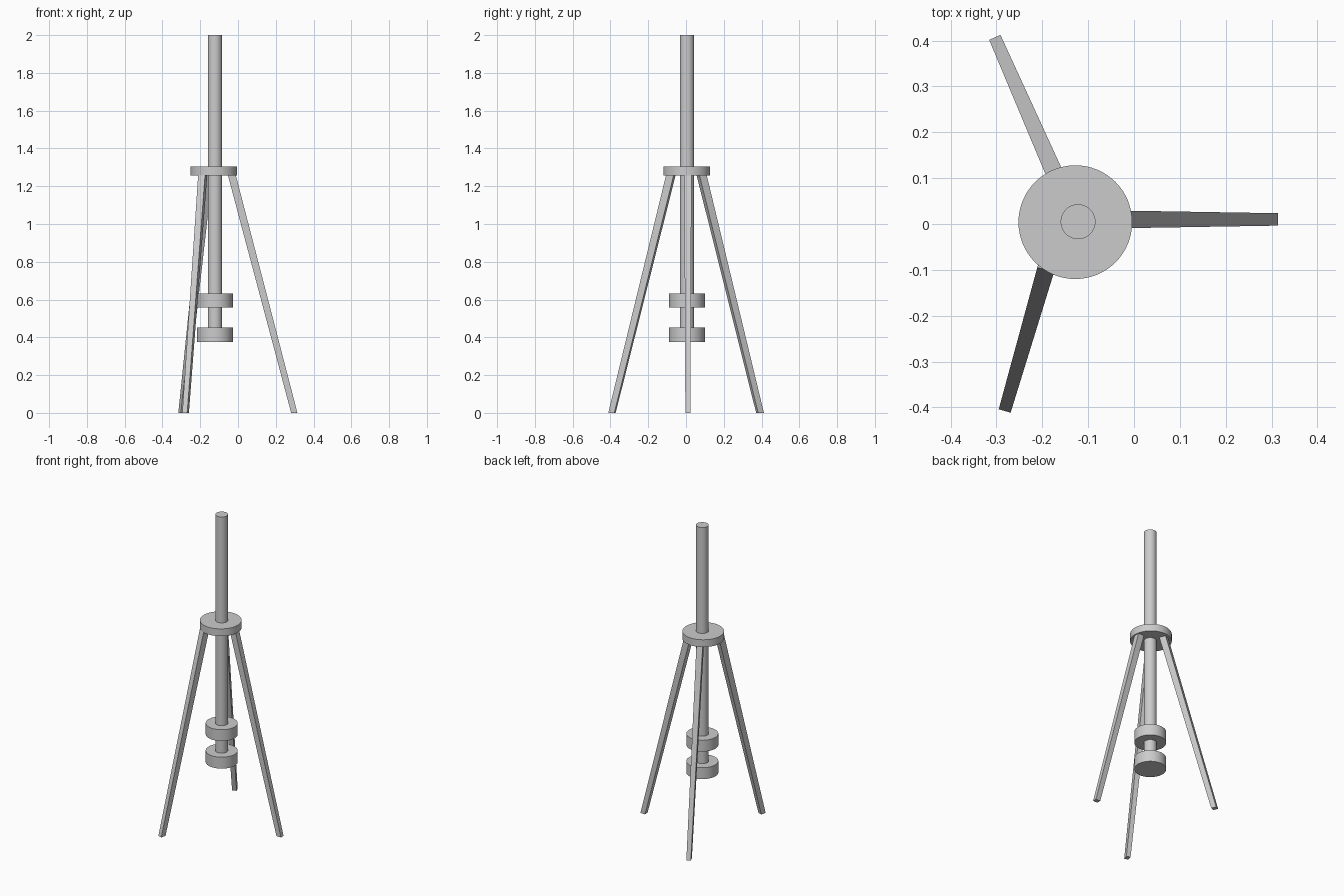
import bpy, bmesh, math
from mathutils import Vector

if "Cube" in bpy.data.objects:
    bpy.data.objects.remove(bpy.data.objects["Cube"])

CX, CY = -0.122, 0.005


def disc(name, x, y, r, z0, z1, sides=48):
    bpy.ops.mesh.primitive_cylinder_add(vertices=sides, radius=r, depth=z1 - z0,
                                        location=(x, y, (z0 + z1) / 2))
    ob = bpy.context.object
    ob.name = name
    bpy.ops.object.shade_smooth_by_angle(angle=math.radians(35))
    return ob


def leg(name, foot, angle, run):
    # tapered bar, cut level at the floor and under the collar
    out = Vector((math.cos(angle), math.sin(angle), 0))
    side = Vector((-out.y, out.x, 0))
    low = Vector((foot[0], foot[1], 0))
    high = low - out * run + Vector((0, 0, 1.26))
    bm = bmesh.new()
    rings = []
    for c, a, b in ((low, 0.0165, 0.0135), (high, 0.021, 0.019)):
        rings.append([bm.verts.new(c + out * a * i + side * b * j)
                      for i, j in ((1, 1), (-1, 1), (-1, -1), (1, -1))])
    bm.faces.new(rings[0])
    bm.faces.new(rings[1])
    for i in range(4):
        k = (i + 1) % 4
        bm.faces.new((rings[0][i], rings[0][k], rings[1][k], rings[1][i]))
    bmesh.ops.recalc_face_normals(bm, faces=bm.faces)
    me = bpy.data.meshes.new(name)
    bm.to_mesh(me)
    bm.free()
    bpy.context.collection.objects.link(bpy.data.objects.new(name, me))


# Central column, collar plate and the two weights
disc("column", CX, CY, 0.038, 0.40, 2.0)
disc("collar_plate", -0.128, 0.004, 0.124, 1.257, 1.305, 64)
disc("upper_weight", CX, CY, 0.095, 0.557, 0.631)
disc("lower_weight", CX, CY, 0.095, 0.376, 0.451)

# Tripod legs
for name, foot, deg, run in (("right_leg", (0.298, 0.010), 0, 0.331),
                             ("back_leg", (-0.297, 0.392), 113.7, 0.338),
                             ("front_leg", (-0.2775, -0.392), 253.8, 0.325)):
    leg(name, foot, math.radians(deg), run)
